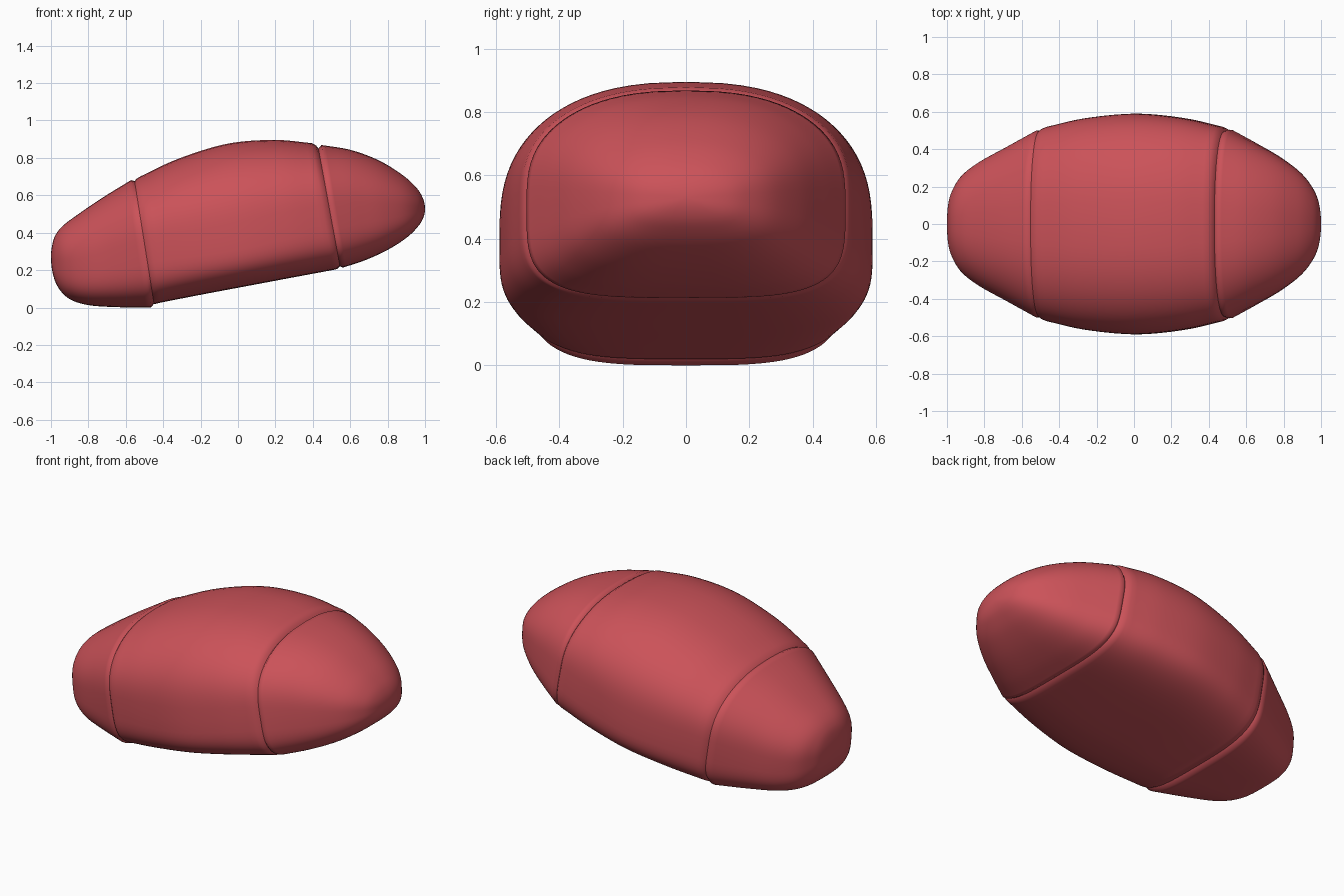
import bpy, bmesh, math
from mathutils import Vector

if "Cube" in bpy.data.objects:
    bpy.data.objects.remove(bpy.data.objects["Cube"])

red = bpy.data.materials.new("soft red")
red.diffuse_color = (0.60, 0.085, 0.10, 1)
red.use_nodes = True
red.node_tree.nodes["Principled BSDF"].inputs["Base Color"].default_value = red.diffuse_color

SIDES = 88      # points around each cross-section
STEPS = 7       # resampled sections between two stations
CROWN = 0.19    # how far the top falls away towards the shoulders

# Station: bottom x, bottom z, top x, top z, half width, height fraction of the
# widest line, squareness of the dome, squareness of the underside
LOW_GROOVE = (-0.449, 0.020, -0.553, 0.676, 0.499, 0.43, 3.3, 3.5)
HIGH_GROOVE = (0.545, 0.220, 0.430, 0.850, 0.496, 0.43, 3.3, 3.8)

low_cap = [
    (-1.0, 0.26, -1.0, 0.26, 0.0, 0.45, 2.9, 3.0),
    (-0.990, 0.18, -0.995, 0.325, 0.11, 0.45, 2.9, 3.0),
    (-0.96, 0.105, -0.977, 0.385, 0.185, 0.45, 2.9, 3.1),
    (-0.90, 0.045, -0.935, 0.438, 0.262, 0.44, 3.0, 3.2),
    (-0.80, 0.013, -0.85, 0.502, 0.333, 0.43, 3.1, 3.3),
    (-0.65, 0.002, -0.72, 0.59, 0.410, 0.43, 3.2, 3.4),
    (-0.465, 0.000, -0.572, 0.681, 0.501, 0.43, 3.3, 3.5),
]
LOW_RIM = (-0.438, 0.020, -0.542, 0.689, 0.510, 0.42, 3.3, 3.6)
body = [
    (-0.415, 0.026, -0.520, 0.702, 0.520, 0.42, 3.3, 3.7),
    (-0.20, 0.068, -0.32, 0.795, 0.567, 0.37, 3.3, 3.7),
    (0.05, 0.115, -0.06, 0.875, 0.59, 0.34, 3.3, 3.7),
    (0.30, 0.162, 0.19, 0.896, 0.567, 0.37, 3.3, 3.7),
    (0.510, 0.201, 0.395, 0.879, 0.521, 0.42, 3.3, 3.7),
]
HIGH_RIM = (0.533, 0.207, 0.418, 0.866, 0.510, 0.42, 3.3, 3.8)
high_cap = [
    (0.560, 0.213, 0.446, 0.869, 0.504, 0.43, 3.3, 3.8),
    (0.68, 0.253, 0.60, 0.843, 0.433, 0.43, 3.2, 3.6),
    (0.80, 0.308, 0.75, 0.788, 0.358, 0.43, 3.1, 3.4),
    (0.90, 0.372, 0.875, 0.712, 0.275, 0.44, 3.0, 3.2),
    (0.96, 0.430, 0.95, 0.645, 0.192, 0.45, 2.9, 3.1),
    (0.990, 0.478, 0.987, 0.588, 0.11, 0.45, 2.9, 3.0),
    (1.0, 0.53, 1.0, 0.53, 0.0, 0.45, 2.9, 3.0),
]


def ghost(end, near):
    """Extra control station: mirrored past a closed tip (blunt), else straight on."""
    if end[4] == 0:
        return Vector((near[2], near[3], near[0], near[1], -near[4], *near[5:]))
    return 2 * end - near


def smooth(stations):
    """Catmull-Rom resampling of the stations."""
    p = [Vector(s) for s in stations]
    p = [ghost(p[0], p[1])] + p + [ghost(p[-1], p[-2])]
    out = []
    for a, b, c, d in zip(p, p[1:], p[2:], p[3:]):
        for k in range(STEPS):
            t = k / STEPS
            out.append(0.5 * (2 * b + (c - a) * t + (2 * a - 5 * b + 4 * c - d) * t * t
                              + (3 * b - a - 3 * c + d) * t ** 3))
    return out + [p[-2]]


def section(s):
    """Rounded outline: crowned top with full shoulders, flatter underside."""
    bottom, top = Vector((s[0], 0, s[1])), Vector((s[2], 0, s[3]))
    pts = []
    for i in range(SIDES):
        a = 2 * math.pi * i / SIDES
        c, h = math.cos(a), math.sin(a)
        n = s[6] if h >= 0 else s[7]
        y = math.copysign(abs(c) ** (2 / n), c)
        v = abs(h) ** (2 / n)
        f = s[5] + (1 - s[5]) * v * (1 - CROWN * y * y) if h >= 0 else s[5] * (1 - v)
        p = bottom.lerp(top, f)
        p.y = y * s[4]
        pts.append(p)
    return pts


def loft(name, sections):
    bm = bmesh.new()
    rings = [[bm.verts.new(p) for p in section(s)] for s in sections]
    for r, q in zip(rings, rings[1:]):
        for i in range(SIDES):
            j = (i + 1) % SIDES
            bm.faces.new((r[i], r[j], q[j], q[i]))
    bmesh.ops.remove_doubles(bm, verts=bm.verts, dist=1e-5)
    bmesh.ops.recalc_face_normals(bm, faces=bm.faces)
    # open shells: make sure the normals point outward
    centre = sum((v.co for v in bm.verts), Vector()) / len(bm.verts)
    if sum((f.calc_center_median() - centre).dot(f.normal) * f.calc_area() for f in bm.faces) < 0:
        bmesh.ops.reverse_faces(bm, faces=bm.faces)
    me = bpy.data.meshes.new(name)
    bm.to_mesh(me)
    bm.free()
    me.materials.append(red)
    for poly in me.polygons:
        poly.use_smooth = True
    ob = bpy.data.objects.new(name, me)
    bpy.context.collection.objects.link(ob)


# Three shells that dip into a shared groove at each seam
loft("low_end_cap", smooth(low_cap) + [LOW_GROOVE])
loft("main_body", [LOW_GROOVE, LOW_RIM] + smooth(body) + [HIGH_RIM, HIGH_GROOVE])
loft("high_end_cap", [HIGH_GROOVE] + smooth(high_cap))
